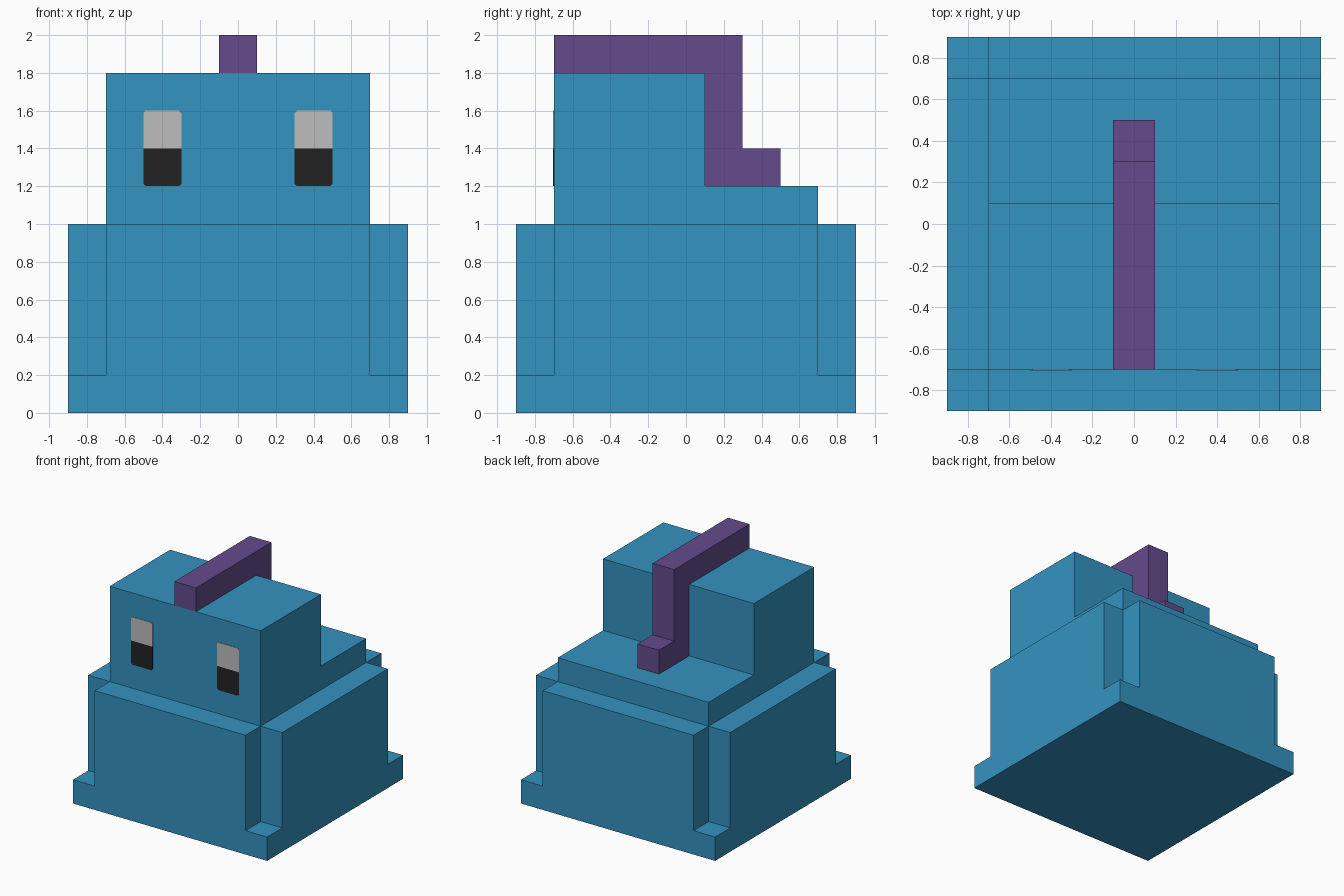
import bpy
import bmesh
from mathutils import Vector

cube = bpy.data.objects.get("Cube")
if cube:
    bpy.data.objects.remove(cube, do_unlink=True)


def material(name, rgb):
    m = bpy.data.materials.new(name)
    m.use_nodes = True
    color = (*rgb, 1.0)
    m.diffuse_color = color
    bsdf = m.node_tree.nodes["Principled BSDF"]
    bsdf.inputs["Base Color"].default_value = color
    bsdf.inputs["Roughness"].default_value = 0.8
    return m


BLUE = material("body blue", (0.034, 0.292, 0.527))
PURPLE = material("crest purple", (0.127, 0.070, 0.262))
WHITE = material("eye light grey", (0.509, 0.509, 0.509))
BLACK = material("eye black", (0.016, 0.016, 0.016))


def prism(name, profile, axis, start, end, mat):
    """Extrude a 2D profile along an axis; the profile uses the other two axes in order."""
    def point(p):
        co = list(p)
        co.insert(axis, start)
        return co
    bm = bmesh.new()
    face = bm.faces.new([bm.verts.new(point(p)) for p in profile])
    ext = bmesh.ops.extrude_face_region(bm, geom=[face])
    shift = Vector((0, 0, 0))
    shift[axis] = end - start
    verts = [g for g in ext["geom"] if isinstance(g, bmesh.types.BMVert)]
    bmesh.ops.translate(bm, verts=verts, vec=shift)
    bmesh.ops.recalc_face_normals(bm, faces=bm.faces)
    mesh = bpy.data.meshes.new(name)
    bm.to_mesh(mesh)
    bm.free()
    mesh.materials.append(mat)
    obj = bpy.data.objects.new(name, mesh)
    bpy.context.collection.objects.link(obj)
    return obj


X, Y, Z = 0, 1, 2
o, i = 0.9, 0.7  # outer and inner half widths

# Square foot plate
prism("base_plate", [(-o, -o), (o, -o), (o, o), (-o, o)], Z, 0, 0.2, BLUE)

# Body with a notch at each vertical corner
cross = [(-i, -o), (i, -o), (i, -i), (o, -i), (o, i), (i, i),
         (i, o), (-i, o), (-i, i), (-o, i), (-o, -i), (-i, -i)]
prism("body", cross, Z, 0.2, 1.0, BLUE)

# Head and the low step behind it
head = [(-0.7, 1.0), (0.7, 1.0), (0.7, 1.2), (0.1, 1.2), (0.1, 1.8), (-0.7, 1.8)]
prism("head", head, X, -0.7, 0.7, BLUE)

# Crest over the head and down its back
crest = [(-0.7, 1.8), (0.1, 1.8), (0.1, 1.2), (0.5, 1.2),
         (0.5, 1.4), (0.3, 1.4), (0.3, 2.0), (-0.7, 2.0)]
prism("crest", crest, X, -0.1, 0.1, PURPLE)

# Eyes: pale upper half and dark lower half, with clipped outer corners
c = 0.012
for side, cx in (("left", 0.4), ("right", -0.4)):
    for part, z_out, s, mat in (("white", 1.6, -1, WHITE), ("pupil", 1.2, 1, BLACK)):
        outline = [(cx - 0.1, 1.4), (cx + 0.1, 1.4), (cx + 0.1, z_out + s * c),
                   (cx + 0.1 - c, z_out), (cx - 0.1 + c, z_out), (cx - 0.1, z_out + s * c)]
        prism(f"{side}_eye_{part}", outline, Y, -0.704, -0.7, mat)
